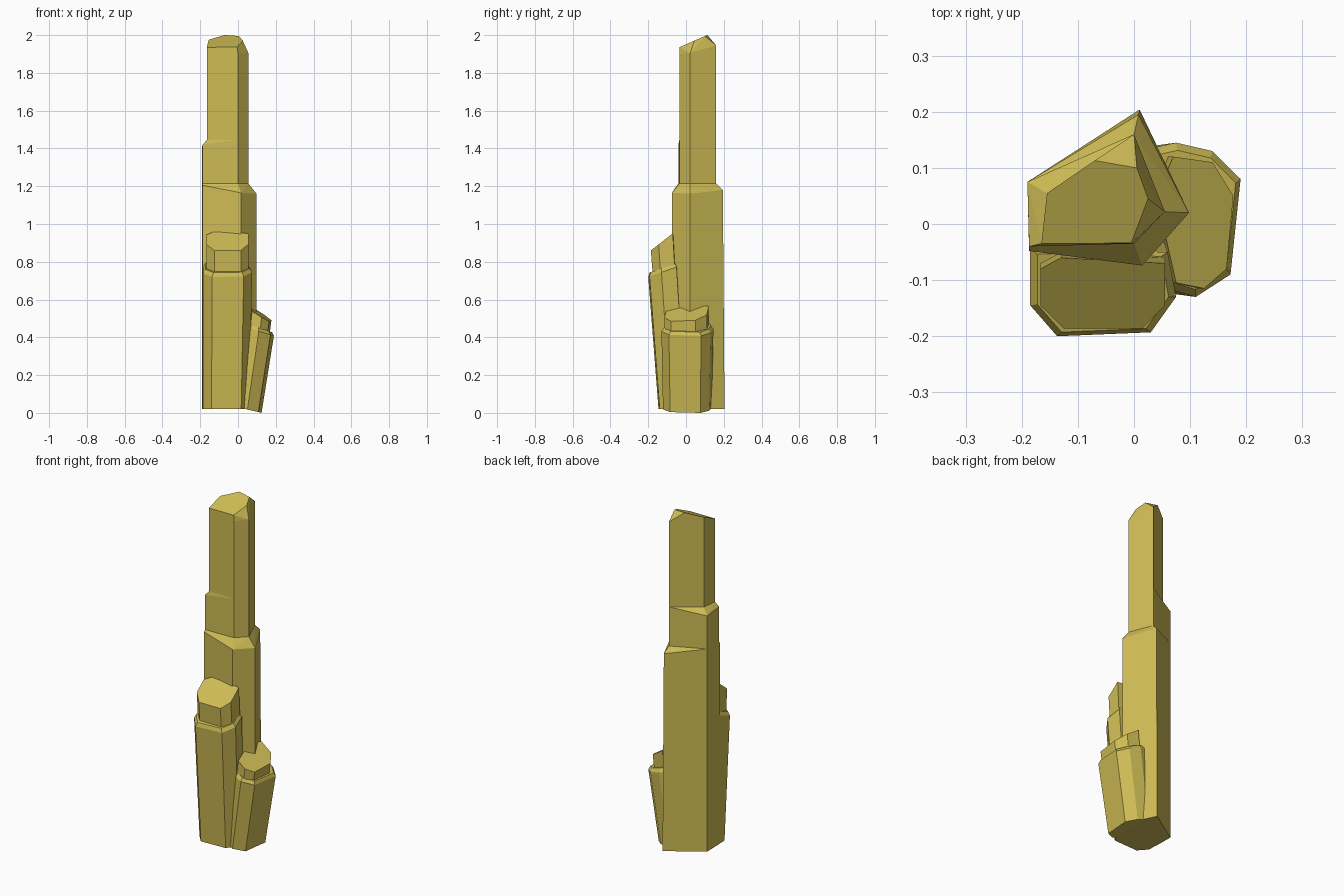
import bpy
import bmesh
from mathutils import Vector

default_cube = bpy.data.objects.get("Cube")
if default_cube:
    bpy.data.objects.remove(default_cube, do_unlink=True)

# One golden mineral colour
gold = bpy.data.materials.new("golden_crystal")
gold.use_nodes = True
colour = (0.62, 0.50, 0.09, 1.0)
gold.diffuse_color = colour
shader = gold.node_tree.nodes["Principled BSDF"]
shader.inputs["Base Color"].default_value = colour
shader.inputs["Roughness"].default_value = 0.6


def faceted_shard(name, points):
    """Make a flat-shaded convex shard around the given points."""
    bm = bmesh.new()
    for point in points:
        bm.verts.new(point)
    hull = bmesh.ops.convex_hull(bm, input=bm.verts)
    unused = set(hull["geom_interior"]) | set(hull["geom_unused"])
    bmesh.ops.delete(bm, geom=[g for g in unused if isinstance(g, bmesh.types.BMVert)],
                     context="VERTS")
    bmesh.ops.dissolve_limit(bm, angle_limit=0.03, verts=bm.verts, edges=bm.edges)
    bmesh.ops.recalc_face_normals(bm, faces=bm.faces)
    mesh = bpy.data.meshes.new(name)
    bm.to_mesh(mesh)
    bm.free()
    mesh.materials.append(gold)
    obj = bpy.data.objects.new(name, mesh)
    bpy.context.collection.objects.link(obj)
    return obj


def lift(ring, heights):
    """Place a flat ring at one height, or at one height per corner."""
    if not isinstance(heights, (list, tuple)):
        heights = [heights] * len(ring)
    return [Vector((x, y, z)) for (x, y), z in zip(ring, heights)]


def slope(ring, start, along_x, along_y):
    """Place a ring on a tilted plane."""
    return [Vector((x, y, start + along_x * x + along_y * y)) for x, y in ring]


def shrink(ring, amount):
    """Pull a ring towards its middle to form a bevel."""
    cx = sum(x for x, y in ring) / len(ring)
    cy = sum(y for x, y in ring) / len(ring)
    return [(x + (cx - x) * amount, y + (cy - y) * amount) for x, y in ring]


def lean(ring, dx, dy):
    return [(x + dx, y + dy) for x, y in ring]


# Tall crystal: corners run front left, front, right, back, back left
wide = [(-0.187, -0.048), (0.015, -0.074), (0.098, 0.02), (0.008, 0.195), (-0.19, 0.075)]
slim = [(-0.165, -0.035), (0.0, -0.035), (0.055, 0.022), (0.0, 0.16), (-0.155, 0.055)]
foot = wide[:3] + [(0.01, 0.204)] + wide[4:]
middle = [(-0.187, -0.04)] + slim[1:4] + [wide[4]]

faceted_shard("tall_crystal_base",
              lift(foot, 0.02)
              + lift(wide, [1.205, 1.165, 1.16, 1.18, 1.21])
              + lift(middle, 1.215))
faceted_shard("tall_crystal_middle",
              lift(middle, 1.1)
              + lift(middle, [1.42, 1.43, 1.43, 1.43, 1.41])
              + lift(slim, 1.445))

# Sloping roof with cut corners at the right and back
roof = [(-0.165, -0.035), (-0.005, -0.034), (0.025, 0.045),
        (0.005, 0.1), (-0.07, 0.113), (-0.155, 0.055)]
faceted_shard("tall_crystal_tip",
              lift(slim, 1.3)
              + lift(slim, [1.935, 1.9, 1.905, 1.945, 1.975])
              + slope(roof, 1.951, 0, 0.44))

# Front crystal, leaning forward
front_wide = [(-0.185, -0.145), (-0.137, -0.2), (0.03, -0.193),
              (0.075, -0.13), (0.06, -0.05), (-0.185, -0.045)]
front_slim = [(-0.167, -0.145), (-0.125, -0.186), (0.015, -0.186),
              (0.055, -0.145), (0.055, -0.07), (-0.13, -0.06), (-0.167, -0.08)]
faceted_shard("front_crystal_base",
              lift(lean(shrink(front_wide, 0.06), -0.008, 0.05), 0.02)
              + slope(front_wide, 0.79, 0, 0.35)
              + slope(shrink(front_wide, 0.1), 0.81, 0, 0.35))
faceted_shard("front_crystal_tip",
              lift(lean(front_slim, 0, 0.02), 0.6)
              + slope(front_slim, 1.005, 0, 0.78))

# Side crystal, leaning to the right
side_wide = [(0.19, 0.08), (0.14, 0.13), (0.075, 0.145), (0.03, 0.135),
             (0.03, -0.09), (0.075, -0.12), (0.11, -0.13), (0.172, -0.09)]
side_slim = [(0.177, 0.05), (0.14, 0.11), (0.07, 0.12), (0.04, 0.05),
             (0.075, -0.105), (0.125, -0.115), (0.165, -0.08)]
faceted_shard("side_crystal_base",
              slope(lean(shrink(side_wide, 0.06), -0.06, 0), 0.03, -0.24, 0)
              + slope(side_wide, 0.465, -0.3, 0)
              + slope(shrink(side_wide, 0.1), 0.49, -0.35, 0))
faceted_shard("side_crystal_tip",
              lift(lean(side_slim, -0.025, 0), 0.3)
              + slope(side_slim, 0.595, -0.62, 0.1))
